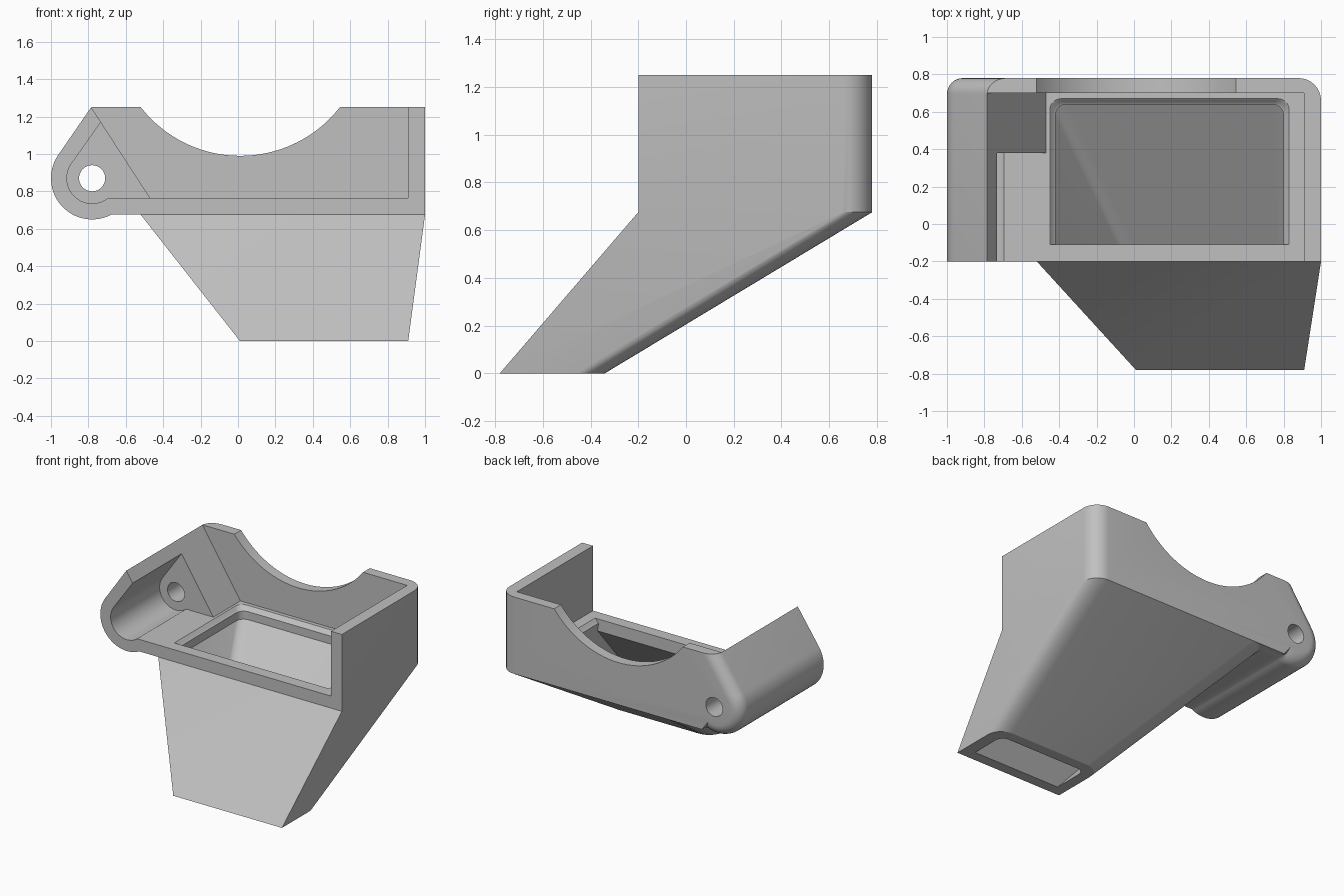
import bpy, bmesh, math
from mathutils import Vector

cube = bpy.data.objects.get("Cube")
if cube:
    bpy.data.objects.remove(cube, do_unlink=True)

grey = bpy.data.materials.new("plain grey")
grey.use_nodes = True
colour = (0.53, 0.53, 0.53, 1)
grey.diffuse_color = colour
grey.node_tree.nodes["Principled BSDF"].inputs["Base Color"].default_value = colour

FRONT, BACK, FLOOR_UNDER, FLOOR, TOP = -0.20, 0.78, 0.675, 0.765, 1.25
HINGE = (-0.78, 0.87)


def arc(centre, r, start, end, n):
    """Points along an arc, angles in degrees."""
    angles = [math.radians(start + (end - start) * i / n) for i in range(n + 1)]
    return [(centre[0] + r * math.cos(a), centre[1] + r * math.sin(a)) for a in angles]


def finish(name, bm):
    bmesh.ops.recalc_face_normals(bm, faces=bm.faces)
    mesh = bpy.data.meshes.new(name)
    bm.to_mesh(mesh)
    bm.free()
    mesh.materials.append(grey)
    ob = bpy.data.objects.new(name, mesh)
    bpy.context.collection.objects.link(ob)
    return ob


def loft(rings):
    """Closed solid through rings with equal point counts."""
    bm = bmesh.new()
    loops = [[bm.verts.new(p) for p in ring] for ring in rings]
    for a, b in zip(loops, loops[1:]):
        for i in range(len(a)):
            j = (i + 1) % len(a)
            bm.faces.new((a[i], a[j], b[j], b[i]))
    bm.faces.new(loops[0])
    bm.faces.new(loops[-1])
    return bm


def extrude_y(profile, y0, y1):
    return loft([[(x, y, z) for x, z in profile] for y in (y0, y1)])


def section(z, x0, x1, y0, y1, r):
    """Rectangle with both back corners rounded."""
    pts = [(x0, y0), (x1, y0)]
    pts += arc((x1 - r, y1 - r), r, 0, 90, 8)
    pts += arc((x0 + r, y1 - r), r, 90, 180, 8)
    return [(x, y, z) for x, y in pts]


def combine(target, other, operation):
    mod = target.modifiers.new(operation.lower(), "BOOLEAN")
    mod.operation, mod.solver, mod.object = operation, "EXACT", other
    bpy.context.view_layer.update()
    result = bpy.data.meshes.new_from_object(
        target.evaluated_get(bpy.context.evaluated_depsgraph_get()))
    target.modifiers.clear()
    target.data = result
    bpy.data.objects.remove(other, do_unlink=True)


# Housing: outer profile with hinge barrel and scooped top edge
barrel = arc(HINGE, 0.22, 145.4, 297.6, 28)
scoop = arc((0.0125, 1.665), 0.675, -37.9, -142.1, 40)
profile = [(1, FLOOR_UNDER), (1, TOP)] + scoop + [(-0.785, TOP)] + barrel
bm = extrude_y(profile, FRONT, BACK)


def edges_where(rule):
    return [e for e in bm.edges if all(abs(v.co.y - BACK) < 1e-4 for v in e.verts)
            and rule((e.verts[0].co + e.verts[1].co) / 2, e)]


# Rounded back corner, then the rounded back edge around the hinge
for radius, rule in (
    (0.12, lambda m, e: m.x > 0.999),
    (0.085, lambda m, e: m.x < -0.66 and m.z < TOP - 0.01
        and max(v.co.x for v in e.verts) < -0.6),
):
    bmesh.ops.bevel(bm, geom=edges_where(rule), offset=radius, offset_type="OFFSET",
                    segments=8, profile=0.5, affect="EDGES", clamp_overlap=False)
housing = finish("chute_housing", bm)

# Slanted chute below the housing
chute = finish("chute", loft([
    section(0, 0.01, 0.91, -0.78, -0.34, 0.12),
    section(FLOOR_UNDER, -0.52, 1, FRONT, BACK, 0.12),
    section(0.72, -0.49, 0.97, FRONT + 0.03, BACK - 0.03, 0.12)]))
combine(housing, chute, "UNION")

# Main cavity, open to the top and front, with a slanted left side
main = [(-0.8824, 1.4), (-0.47, FLOOR), (0.91, FLOOR), (0.91, 1.4)]
combine(housing, finish("cavity_cutter", extrude_y(main, -0.4, 0.70)), "DIFFERENCE")

# Hinge cavity, leaving a solid block at the back
pocket = [(-0.733, 1.17)] + arc(HINGE, 0.135, 145, 308.9, 24)
pocket += [(-0.4, FLOOR), (-0.4, 0.95)]
combine(housing, finish("hinge_cutter", extrude_y(pocket, -0.4, 0.38)), "DIFFERENCE")

# Chute passage with a softened mouth
lip = [section(FLOOR - 0.03 * math.sin(a), -0.42 - 0.03 * math.cos(b), 0.80 + 0.03 * math.cos(b),
               -0.11, 0.65 + 0.03 * math.cos(b) - 0.01, 0.06)
       for a, b in ((0, 0), (0.12, 0.5), (0.42, 0.95), (1.0, 1.3), (math.pi / 2, math.pi / 2))]
passage = [section(0.85, -0.45, 0.83, -0.11, 0.67, 0.06)] + lip + [
    section(FLOOR_UNDER, -0.42, 0.81, -0.11, 0.64, 0.06),
    section(0, 0.09, 0.82, -0.70, -0.42, 0.06),
    section(-0.1, 0.165, 0.82, -0.787, -0.577, 0.06)]
combine(housing, finish("passage_cutter", loft(passage)), "DIFFERENCE")

# Pivot hole through the block
hole = arc(HINGE, 0.07, 0, 348.75, 31)
combine(housing, finish("pivot_cutter", extrude_y(hole, 0.2, 1)), "DIFFERENCE")

bpy.ops.object.select_all(action="DESELECT")
housing.select_set(True)
bpy.context.view_layer.objects.active = housing
bpy.ops.object.shade_smooth_by_angle(angle=math.radians(25))
